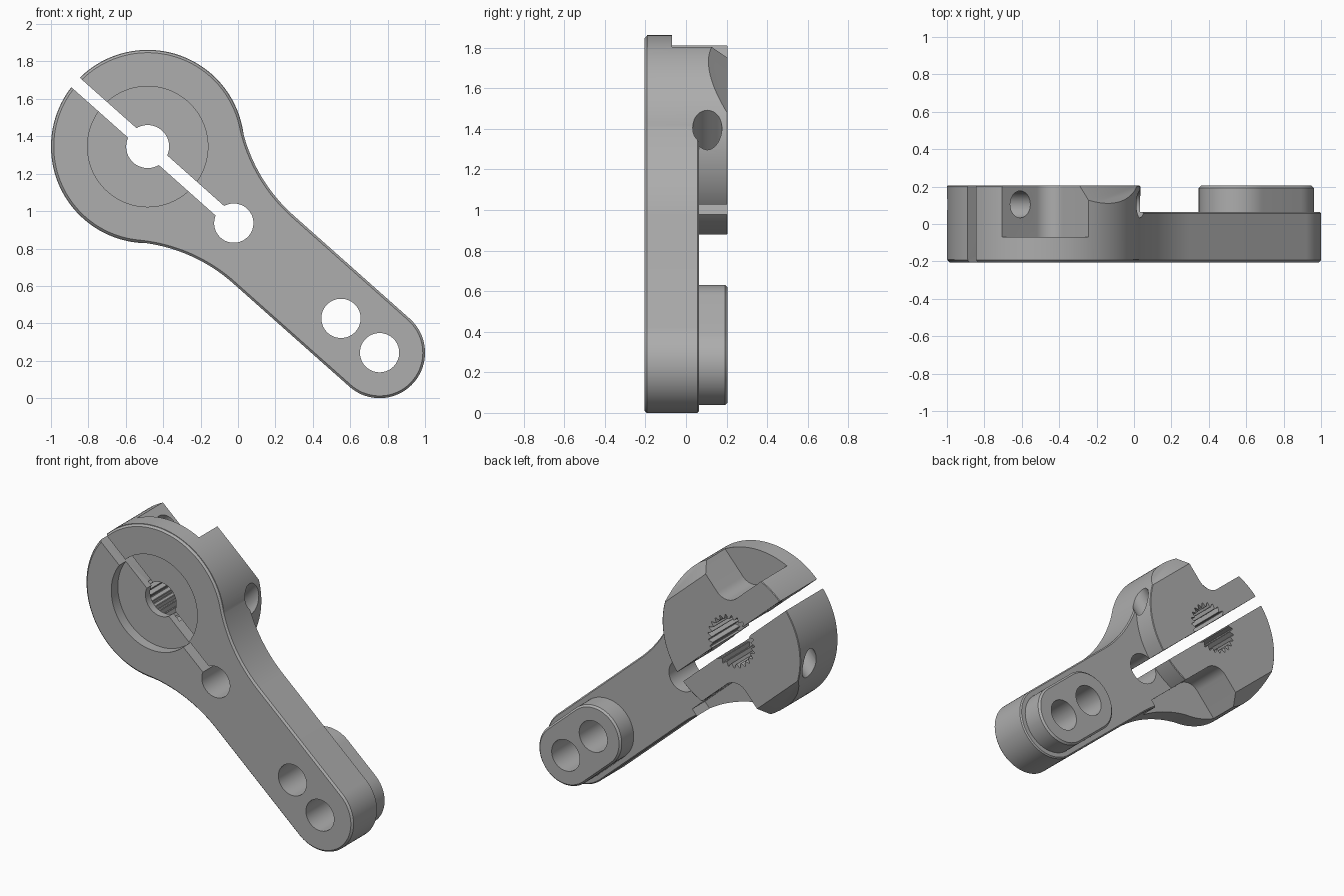
import bpy, bmesh, math
from mathutils import Matrix, Vector

cube = bpy.data.objects.get("Cube")
if cube:
    bpy.data.objects.remove(cube, do_unlink=True)

# Local frame: X runs along the arm, Y is depth, Z is across the arm
HEAD_X, HEAD_Z = -0.483, 1.345
END_X, END_Z = 0.757, 0.243
LENGTH = math.hypot(END_X - HEAD_X, HEAD_Z - END_Z)
ANGLE = math.atan2(HEAD_Z - END_Z, END_X - HEAD_X)
HOLE_2 = LENGTH - 0.276
FRONT, PLATE_BACK, BACK = -0.205, 0.065, 0.205
HEAD_R, ARM_R, FILLET_R = 0.517, 0.243, 0.885

metal = bpy.data.materials.new("grey metal")
metal.use_nodes = True
GREY = (0.42, 0.42, 0.42, 1)
metal.diffuse_color = GREY
metal.node_tree.nodes["Principled BSDF"].inputs["Base Color"].default_value = GREY


def arc(cx, cy, r, a0, a1, n):
    return [(cx + r * math.cos(a0 + (a1 - a0) * i / n),
             cy + r * math.sin(a0 + (a1 - a0) * i / n)) for i in range(n + 1)]


def circle(cx, cy, r, n=64):
    return arc(cx, cy, r, 0, math.tau, n)[:-1]


def prism(name, pts, lo, hi, axis="Y", bevel_lo=0, bevel_hi=0):
    """Extrude a closed profile along one local axis, with optional rim bevels."""
    place = {"Y": lambda a, b, d: (a, d, b),
             "Z": lambda a, b, d: (a, b, d),
             "X": lambda a, b, d: (d, b, a)}[axis]
    bm = bmesh.new()
    rings = [[bm.verts.new(place(a, b, d)) for a, b in pts] for d in (lo, hi)]
    caps = [bm.faces.new(r) for r in rings]
    n = len(pts)
    for i in range(n):
        j = (i + 1) % n
        bm.faces.new((rings[0][i], rings[0][j], rings[1][j], rings[1][i]))
    bmesh.ops.recalc_face_normals(bm, faces=bm.faces)
    for cap, width in zip(caps, (bevel_lo, bevel_hi)):
        if width:
            bmesh.ops.bevel(bm, geom=list(cap.edges), offset=width, segments=1,
                            affect='EDGES', profile=0.5)
    mesh = bpy.data.meshes.new(name)
    bm.to_mesh(mesh)
    bm.free()
    mesh.materials.append(metal)
    obj = bpy.data.objects.new(name, mesh)
    bpy.context.collection.objects.link(obj)
    return obj


def combine(target, tool, operation):
    tool.hide_render = True
    mod = target.modifiers.new("join", 'BOOLEAN')
    mod.operation, mod.object, mod.solver = operation, tool, 'EXACT'
    bpy.context.view_layer.objects.active = target
    bpy.ops.object.modifier_apply(modifier=mod.name)
    bpy.data.objects.remove(tool, do_unlink=True)


# Arm plate: round head, concave fillets, parallel sides, round end
plate_r = HEAD_R - 0.003
fv = ARM_R + FILLET_R
fu = math.sqrt((plate_r + FILLET_R) ** 2 - fv ** 2)
touch = math.atan2(fv, fu)
outline = arc(0, 0, plate_r, touch, math.tau - touch, 96)
outline += arc(fu, -fv, FILLET_R, math.pi - touch, math.pi / 2, 24)[1:]
outline += arc(LENGTH, 0, ARM_R, -math.pi / 2, math.pi / 2, 40)
outline += arc(fu, fv, FILLET_R, -math.pi / 2, touch - math.pi, 24)[:-1]
arm = prism("clamp_arm", outline, FRONT, PLATE_BACK, "Y", 0.012, 0.008)

# Thick clamp head and raised boss at the tip
combine(arm, prism("clamp_head", circle(0, 0, HEAD_R, 128), FRONT + 0.014, BACK,
                   "Y", 0, 0.004), 'UNION')
boss = arc(LENGTH, 0, 0.205, -math.pi / 2, math.pi / 2, 32)
boss += arc(HOLE_2, 0, 0.205, math.pi / 2, 1.5 * math.pi, 32)
combine(arm, prism("tip_boss", boss, 0, BACK, "Y", 0, 0.012), 'UNION')

cuts = []
# Screw pockets, sloped corner cuts and cross bolts, repeated by a half turn
for s in (1, -1):
    far = -0.7
    pocket = [(far, 0.2)] + arc(-0.225, 0.3, 0.1, -math.pi / 2, 0, 12)
    pocket += [(-0.125, 0.7), (far, 0.7)]
    cuts.append(prism("screw_pocket", [(s * a, s * b) for a, b in pocket], -0.07, 0.3))
    slope = [(0.42, 0.216), (0.6, 0.02), (0.6, 0.216)]
    cuts.append(prism("corner_cut", [(s * a, b) for a, b in slope], -0.6, 0.6, "X"))
    cuts.append(prism("bolt_hole", circle(s * 0.345, 0.105, 0.072, 40), -0.8, 0.8, "Z"))

# Front recess, centre bore and through holes
cuts.append(prism("front_recess", circle(0, 0, 0.322, 96), -0.4, -0.135))
cuts.append(prism("centre_bore", circle(0, 0, 0.115), -0.4, 0.4))
for u in (0.616, HOLE_2, LENGTH):
    cuts.append(prism("through_hole", circle(u, 0, 0.105), -0.4, 0.4))

# Toothed socket opening to the back
teeth = 25
socket = []
for i in range(teeth * 4):
    r = 0.175 if i % 4 < 2 else 0.148
    a = math.tau * (i + (0.25 if i % 2 == 0 else -0.25)) / (teeth * 4)
    socket.append((r * math.cos(a), r * math.sin(a)))
cuts.append(prism("toothed_socket", socket, -0.085, 0.4))

# Clamp slit
w = 0.034
cuts.append(prism("clamp_slit", [(-0.8, -w), (0.616, -w), (0.616, w), (-0.8, w)], -0.4, 0.4))

for cut in cuts:
    combine(arm, cut, 'DIFFERENCE')

# Tilt the finished part into place
arm.data.transform(Matrix.Translation(Vector((HEAD_X, 0, HEAD_Z)))
                   @ Matrix.Rotation(ANGLE, 4, 'Y'))
bpy.ops.object.select_all(action='DESELECT')
arm.select_set(True)
bpy.context.view_layer.objects.active = arm
bpy.ops.object.shade_smooth_by_angle(angle=math.radians(25))
